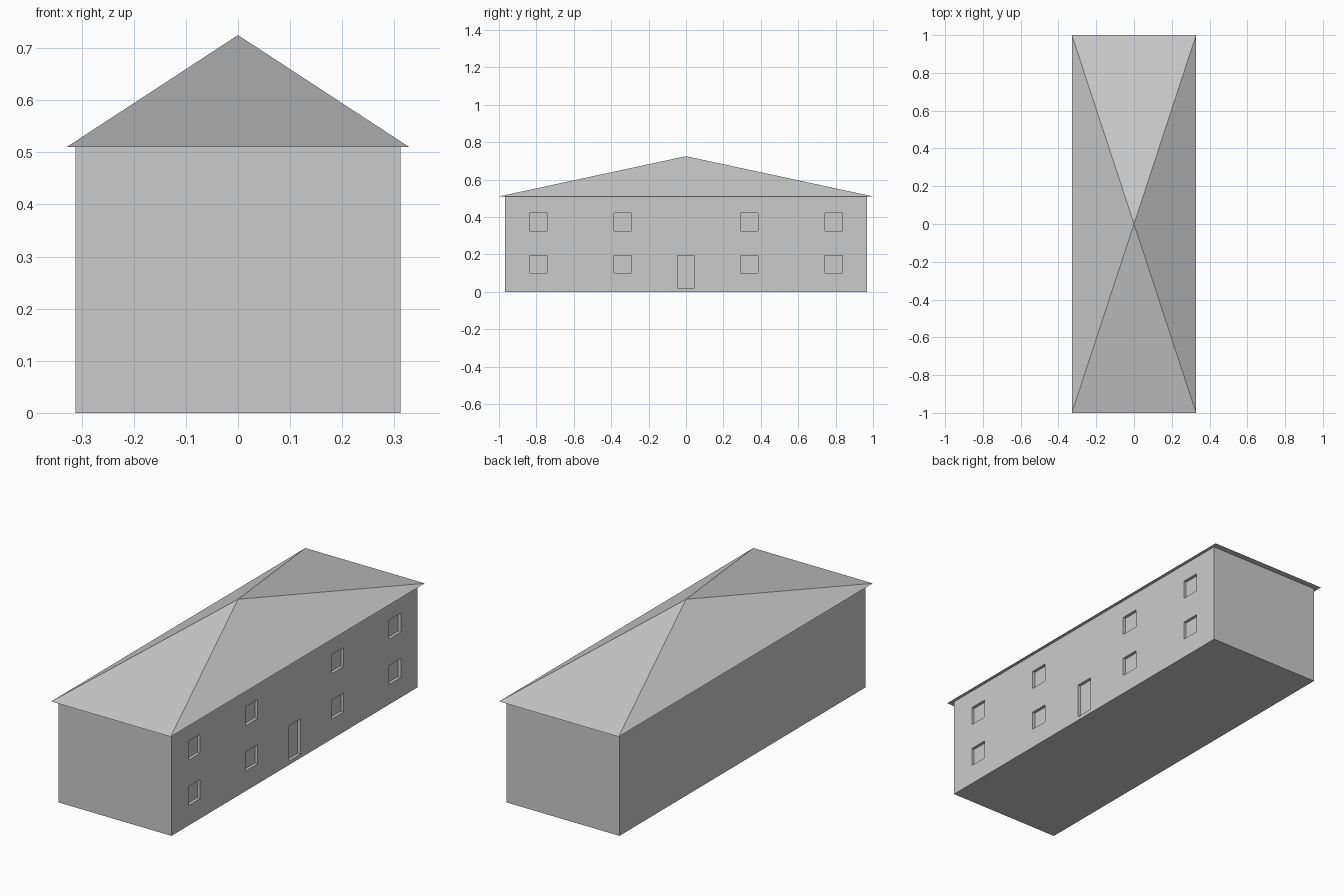
import bpy
import bmesh
from math import radians
from mathutils import Matrix

if "Cube" in bpy.data.objects:
    bpy.data.objects.remove(bpy.data.objects["Cube"])

BODY_X, BODY_Y, EAVE_Z = 0.312, 0.969, 0.51
ROOF_X, ROOF_Y, TOP_Z = 0.329, 1.0, 0.725
RECESS = 0.015


def add_box(bm, lo, hi):
    size = [b - a for a, b in zip(lo, hi)]
    mid = [(a + b) / 2 for a, b in zip(lo, hi)]
    bmesh.ops.create_cube(bm, size=1, matrix=Matrix.Translation(mid) @ Matrix.Diagonal((*size, 1)))


def finish(bm, name):
    mesh = bpy.data.meshes.new(name)
    bm.to_mesh(mesh)
    bm.free()
    obj = bpy.data.objects.new(name, mesh)
    bpy.context.collection.objects.link(obj)
    return obj


# House walls
bm = bmesh.new()
add_box(bm, (-BODY_X, -BODY_Y, 0), (BODY_X, BODY_Y, EAVE_Z))
walls = finish(bm, "walls")

# Window and door recesses on the +x side
bm = bmesh.new()
x0, x1 = BODY_X - RECESS, BODY_X + 0.05
for y in (-0.79, -0.338, 0.338, 0.79):
    for z in (0.147, 0.373):
        add_box(bm, (x0, y - 0.047, z - 0.047), (x1, y + 0.047, z + 0.047))
add_box(bm, (x0, -0.046, 0.019), (x1, 0.046, 0.194))
cutter = finish(bm, "opening_cutter")
cutter.hide_render = True
cutter.hide_set(True)

cut = walls.modifiers.new("openings", 'BOOLEAN')
cut.operation = 'DIFFERENCE'
cut.solver = 'EXACT'
cut.object = cutter

# Pyramid roof with a small overhang
bm = bmesh.new()
bmesh.ops.create_cone(
    bm, cap_ends=True, segments=4, radius1=2 ** 0.5, radius2=0, depth=1,
    matrix=Matrix.Translation((0, 0, (EAVE_Z + TOP_Z) / 2))
    @ Matrix.Diagonal((ROOF_X, ROOF_Y, TOP_Z - EAVE_Z, 1))
    @ Matrix.Rotation(radians(45), 4, 'Z'))
bmesh.ops.remove_doubles(bm, verts=bm.verts, dist=1e-5)
finish(bm, "roof")
